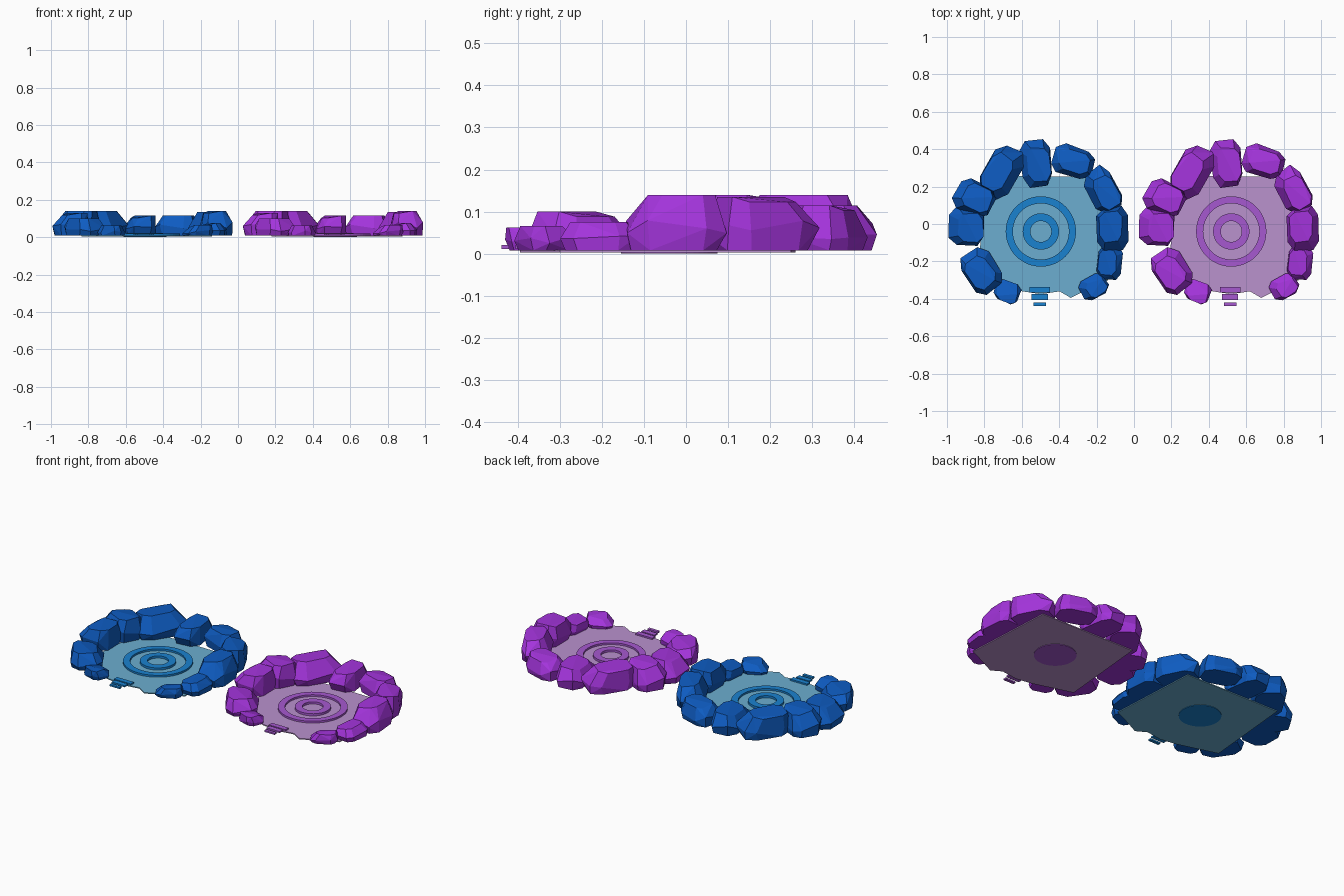
import bpy, bmesh, math, random
from mathutils import Matrix, Vector

if "Cube" in bpy.data.objects:
    bpy.data.objects.remove(bpy.data.objects["Cube"])


def material(name, rgb):
    m = bpy.data.materials.new(name)
    lin = [((c / 255 + 0.055) / 1.055) ** 2.4 if c > 10 else c / 255 / 12.92 for c in rgb]
    m.diffuse_color = (*lin, 1)
    m.use_nodes = True
    m.node_tree.nodes["Principled BSDF"].inputs["Base Color"].default_value = m.diffuse_color
    return m


def finish(bm, name, mat, loc):
    bmesh.ops.recalc_face_normals(bm, faces=bm.faces)
    me = bpy.data.meshes.new(name)
    bm.to_mesh(me)
    bm.free()
    me.materials.append(mat)
    ob = bpy.data.objects.new(name, me)
    ob.location = loc
    bpy.context.collection.objects.link(ob)
    return ob


def slab(name, outline, z0, z1, mat, loc):
    bm = bmesh.new()
    face = bm.faces.new([bm.verts.new((x, y, z0)) for x, y in outline])
    ext = bmesh.ops.extrude_face_region(bm, geom=[face], use_keep_orig=True)
    for v in ext["geom"]:
        if isinstance(v, bmesh.types.BMVert):
            v.co.z = z1
    return finish(bm, name, mat, loc)


def circle(r, n=48):
    return [(r * math.cos(math.tau * i / n), r * math.sin(math.tau * i / n)) for i in range(n)]


def ring(name, r_in, r_out, z0, z1, mat, loc, n=48):
    bm = bmesh.new()
    loops = [[bm.verts.new((x, y, z)) for x, y in circle(r, n)]
             for r, z in ((r_in, z0), (r_out, z0), (r_out, z1), (r_in, z1))]
    for a, b in zip(loops, loops[1:] + loops[:1]):
        for i in range(n):
            j = (i + 1) % n
            bm.faces.new((a[i], a[j], b[j], b[i]))
    return finish(bm, name, mat, loc)


def boulder(name, x, y, length, width, angle, h, mat, loc, rng):
    # convex hull of three jittered boxy outlines, with a tilted top
    bm = bmesh.new()
    rot = Matrix.Rotation(math.radians(angle), 3, 'Z')
    tx, ty = rng.uniform(-0.02, 0.02), rng.uniform(-0.02, 0.02)
    for scale, z in ((0.93, 0.008), (1.04, 0.42 * h), (0.74, h)):
        for i in range(8):
            a = math.tau * (i + 0.5) / 8
            c, s = math.cos(a), math.sin(a)
            px = math.copysign(abs(c) ** 0.6, c) * length / 2 * scale * rng.uniform(0.92, 1.06)
            py = math.copysign(abs(s) ** 0.6, s) * width / 2 * scale * rng.uniform(0.92, 1.06)
            zz = z
            if z == h:
                px, py = px + tx, py + ty
                zz = h - 0.012 * (i in (1, 2, 3))
            elif z > 0.01:
                zz = z * rng.uniform(0.7, 1.5)
            bm.verts.new(rot @ Vector((px, py, zz)) + Vector((x, y, 0)))
    res = bmesh.ops.convex_hull(bm, input=bm.verts)
    loose = [v for v in bm.verts if not v.link_faces]
    bmesh.ops.delete(bm, geom=loose, context='VERTS')
    bmesh.ops.dissolve_limit(bm, angle_limit=math.radians(9), verts=bm.verts, edges=bm.edges)
    return finish(bm, name, mat, loc)


# x, y, length, width, angle, height of each boulder around the open ring
ROCKS = [
    (-0.025, 0.325, 0.25, 0.17, 96, 0.115),
    (0.17, 0.335, 0.23, 0.16, -18, 0.115),
    (0.335, 0.18, 0.25, 0.16, -62, 0.135),
    (0.385, -0.025, 0.23, 0.17, 92, 0.14),
    (0.37, -0.205, 0.19, 0.135, 85, 0.075),
    (0.28, -0.335, 0.15, 0.12, 30, 0.066),
    (-0.21, 0.28, 0.29, 0.18, 58, 0.14),
    (-0.355, 0.14, 0.22, 0.18, -25, 0.14),
    (-0.395, -0.01, 0.21, 0.19, 90, 0.13),
    (-0.315, -0.255, 0.24, 0.18, -55, 0.10),
    (-0.18, -0.36, 0.14, 0.115, -20, 0.062),
]
FLOOR = [(-0.29, 0.26), (0.33, 0.25), (0.36, -0.30), (0.25, -0.35), (0.16, -0.395),
         (0.10, -0.36), (0.0, -0.375), (-0.1, -0.36), (-0.34, -0.29)]


def arena(colour, cx, rock_rgb, floor_rgb, ring_rgb):
    rng = random.Random(7)
    rock = material(colour + " rock", rock_rgb)
    floor = material(colour + " floor", floor_rgb)
    trim = material(colour + " trim", ring_rgb)
    base, mid = (cx, 0, 0), (cx, -0.04, 0)
    # floor and the disc beneath it
    slab(colour + "_floor", FLOOR, 0.003, 0.009, floor, base)
    slab(colour + "_under_disc", circle(0.115), 0.0, 0.004, trim, mid)
    # raised concentric rings
    ring(colour + "_outer_ring", 0.15, 0.188, 0.008, 0.02, trim, mid)
    ring(colour + "_inner_ring", 0.056, 0.097, 0.008, 0.022, trim, mid)
    # entrance steps
    for i, (y, hw, d) in enumerate(((-0.352, 0.055, 0.03), (-0.39, 0.043, 0.03), (-0.43, 0.034, 0.018))):
        slab(f"{colour}_step_{i}", [(-hw, y - d / 2), (hw, y - d / 2), (hw, y + d / 2), (-hw, y + d / 2)],
             0.011, 0.02, trim, (cx - 0.006, 0, 0))
    # boulders
    for i, r in enumerate(ROCKS):
        boulder(f"{colour}_boulder_{i}", *r, rock, base, rng)


arena("blue", -0.498, (14, 92, 194), (108, 174, 208), (26, 130, 208))
arena("purple", 0.52, (164, 52, 220), (186, 146, 206), (166, 88, 208))
